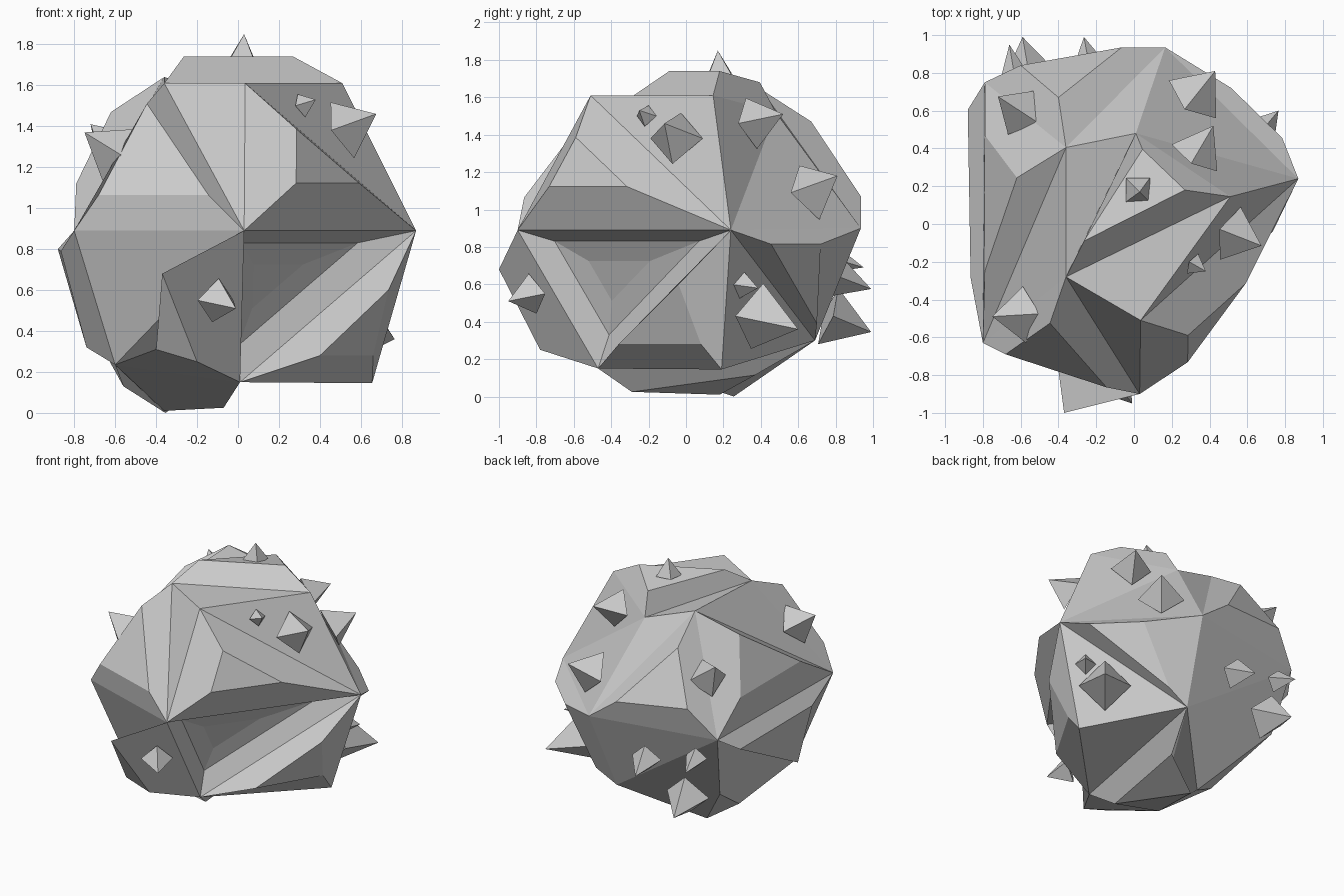
import bpy, bmesh
from mathutils import Vector

if "Cube" in bpy.data.objects:
    bpy.data.objects.remove(bpy.data.objects["Cube"])

CENTRE = Vector((0, 0, 0.9))

# Main corners of the boulder
P = {k: Vector(v) for k, v in dict(
    A=(.87, .24, .89), B=(.03, -.9, .89), C=(-.8, -.63, .89),
    D=(.035, -.51, 1.61), E=(-.36, -.28, 1.61), F=(.51, .145, 1.61),
    I=(.01, .48, 1.52), J=(-.36, .405, 1.64), W=(-.79, .75, .9),
    X=(.165, .935, .9), Z=(.1, .69, .3), M=(-.6, -.45, .235),
    S=(.01, -.47, .15), T=(.655, .19, .145)).items()}

# Flat triangular faces
PLAIN = "ATZ AXI AIF AFD DFE DEB EIJ EJC JXI CBM STZ XWZ".split()

# Evenly raised or sunken faces as (inset width, height) steps
STEPPED = {"ABD": [(.19, .17)], "ABS": [(.10, -.10), (.12, -.02)]}

# Raised faces with skewed tops, one top point for each corner
SKEWED = {
    "EBC": [(-.445, -.525, 1.51), (-.145, -.865, 1.065), (-.68, -.69, 1.065)],
    "EFI": [(-.265, -.09, 1.74), (.27, .18, 1.74), (.045, .395, 1.68)],
    "JCW": [(-.62, .245, 1.47), (-.79, -.25, 1.12), (-.79, .47, 1.12)],
    "JWX": [(-.4, .67, 1.47), (-.6, .84, 1.12), (-.065, .935, 1.07)],
    "AST": [(.735, -.04, .6), (.4, -.36, .28), (.66, .08, .28)],
    "AZX": [(.785, .455, .815), (.27, .70, .39), (.515, .72, .815)],
    "CWM": [(-.865, -.285, .79), (-.88, .605, .8), (-.74, -.29, .32)],
    "BMS": [(-.37, -1, .68), (-.4, -.775, .31), (-.2, -.78, .25)],
    "MSZ": [(-.36, .18, .01), (-.07, -.29, .025), (-.03, .37, .115)],
    "MZW": [(-.56, .16, .13), (-.355, .255, .0), (-.72, .62, .42)],
}


def outward(tri):
    n = (tri[1] - tri[0]).cross(tri[2] - tri[0]).normalized()
    return n if n.dot(sum(tri, Vector()) / 3 - CENTRE) > 0 else -n


def inset(tri, width, height):
    """Parallel inset of a triangle, then moved along its normal."""
    a, b, c = tri
    la, lb, lc = (b - c).length, (c - a).length, (a - b).length
    mid = (a * la + b * lb + c * lc) / (la + lb + lc)
    radius = (b - a).cross(c - a).length / (la + lb + lc)
    n = outward(tri)
    return [p.lerp(mid, width / radius) + n * height for p in tri]


def finish(name, bm):
    bmesh.ops.recalc_face_normals(bm, faces=bm.faces)
    me = bpy.data.meshes.new(name)
    bm.to_mesh(me)
    bm.free()
    ob = bpy.data.objects.new(name, me)
    bpy.context.collection.objects.link(ob)
    return ob


# Boulder body
bm = bmesh.new()
V = {k: bm.verts.new(p) for k, p in P.items()}


def raise_face(ring, tops):
    new = [bm.verts.new(t) for t in tops]
    for i in range(3):
        j = (i + 1) % 3
        bm.faces.new((ring[i], ring[j], new[j], new[i]))
    return new


for f in PLAIN:
    bm.faces.new([V[k] for k in f])
for f, steps in STEPPED.items():
    ring = [V[k] for k in f]
    for width, height in steps:
        ring = raise_face(ring, inset([v.co.copy() for v in ring], width, height))
    bm.faces.new(ring)
for f, tops in SKEWED.items():
    bm.faces.new(raise_face([V[k] for k in f], tops))
finish("boulder", bm)


# Four-sided spikes
def spike(name, tip, base, radius):
    tip, base = Vector(tip), Vector(base)
    axis = tip - base
    bm = bmesh.new()
    bmesh.ops.create_cone(bm, cap_ends=True, segments=4, radius1=radius,
                          radius2=0, depth=axis.length)
    bmesh.ops.remove_doubles(bm, verts=bm.verts, dist=1e-4)
    ob = finish(name, bm)
    ob.rotation_mode = 'QUATERNION'
    ob.rotation_quaternion = axis.to_track_quat('Z', 'Y')
    ob.location = (tip + base) / 2


SPIKES = [
    ((.03, .17, 1.85), (.02, .18, 1.72), .09),
    ((.42, .52, 1.51), (.32, .35, 1.46), .14),
    ((.43, .81, 1.18), (.31, .66, 1.09), .16),
    ((.675, -.115, 1.46), (.51, -.05, 1.38), .15),
    ((.38, -.25, 1.53), (.31, -.21, 1.50), .06),
    ((-.01, -.95, .51), (-.11, -.82, .55), .11),
    ((.76, .385, .58), (.68, .29, .60), .08),
    ((.765, .60, .36), (.58, .38, .43), .18),
    ((-.59, .99, .345), (-.55, .76, .43), .16),
    ((-.265, .99, .575), (-.23, .80, .64), .11),
    ((-.66, .95, .69), (-.63, .77, .74), .08),
    ((-.75, -.49, 1.37), (-.58, -.48, 1.26), .15),
    ((-.72, .675, 1.41), (-.59, .59, 1.26), .14),
]
for i, s in enumerate(SPIKES):
    spike(f"spike_{i + 1}", *s)
